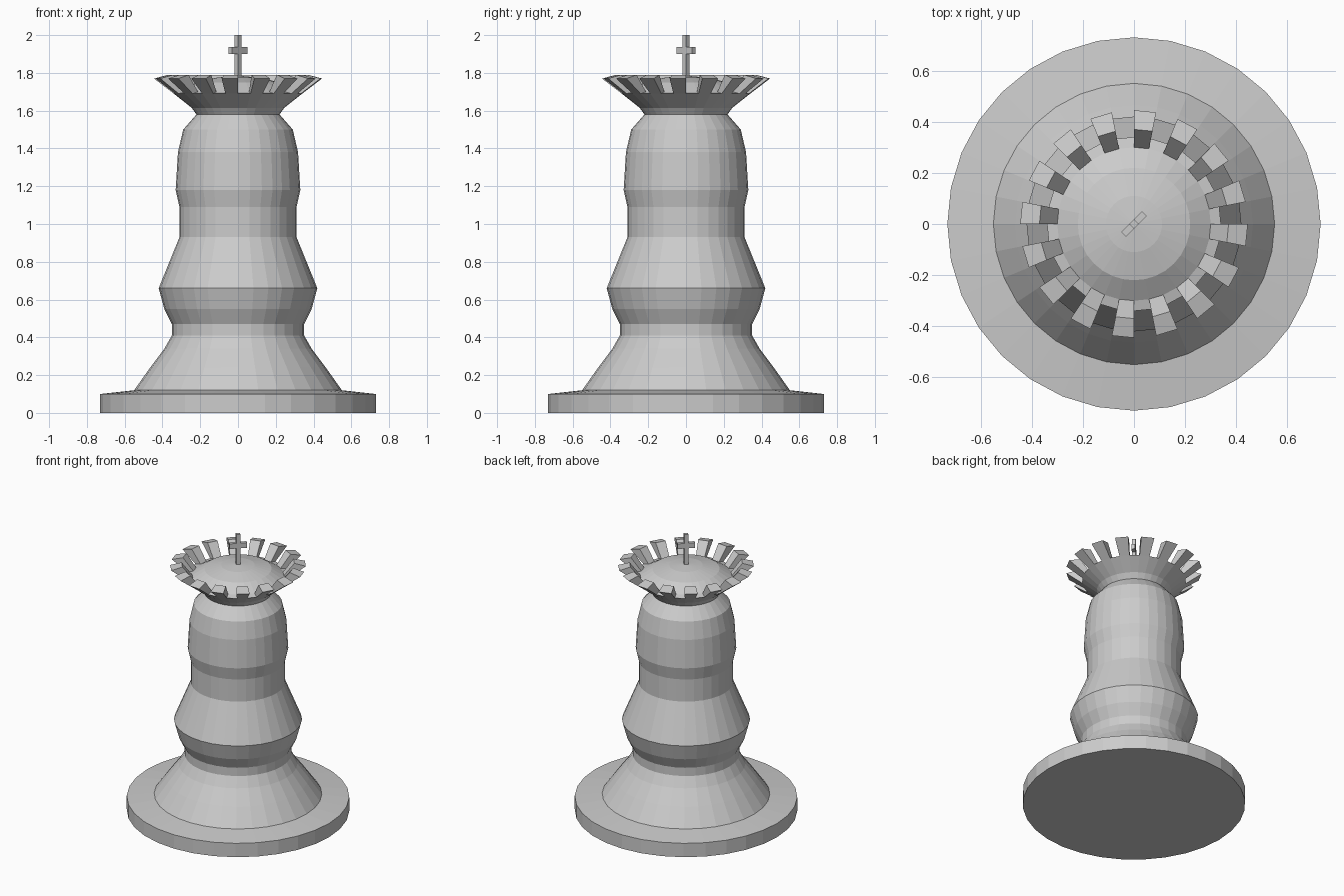
import bpy, bmesh
from math import sin, cos, pi

if "Cube" in bpy.data.objects:
    bpy.data.objects.remove(bpy.data.objects["Cube"])

SIDES = 32


def finish(name, bm):
    bmesh.ops.recalc_face_normals(bm, faces=bm.faces)
    mesh = bpy.data.meshes.new(name)
    bm.to_mesh(mesh)
    bm.free()
    ob = bpy.data.objects.new(name, mesh)
    bpy.context.collection.objects.link(ob)
    return ob


def polar(r, z, i):
    a = pi / 2 - 2 * pi * i / SIDES
    return (r * cos(a), r * sin(a), z)


def lathe(name, profile):
    # Revolve (r, z) points; r = 0 makes a pole
    bm = bmesh.new()
    rings = []
    for r, z in profile:
        n = 1 if r == 0 else SIDES
        rings.append([bm.verts.new(polar(r, z, i)) for i in range(n)])
    for a, b in zip(rings, rings[1:]):
        for i in range(SIDES):
            j = (i + 1) % SIDES
            quad = [a[i % len(a)], a[j % len(a)], b[j % len(b)], b[i % len(b)]]
            bm.faces.new(list(dict.fromkeys(quad)))
    return finish(name, bm)


# Round foot, turned stem, flared crown cup with domed top
lathe("piece_body", [
    (0, 0), (0.73, 0), (0.73, 0.10), (0.55, 0.12),
    (0.465, 0.24), (0.39, 0.34), (0.35, 0.41), (0.35, 0.47),
    (0.39, 0.55), (0.42, 0.66), (0.31, 0.93), (0.31, 1.09),
    (0.33, 1.18), (0.318, 1.38), (0.29, 1.50), (0.22, 1.58),
    (0.245, 1.615), (0.34, 1.69), (0.30, 1.70), (0.22, 1.75),
    (0.11, 1.775), (0, 1.785)])

# Crown teeth on every other segment of the rim
bm = bmesh.new()
section = [(0.34, 1.69), (0.445, 1.77), (0.37, 1.79), (0.30, 1.70)]
for i in range(0, SIDES, 2):
    a = [bm.verts.new(polar(r, z, i)) for r, z in section]
    b = [bm.verts.new(polar(r, z, i + 1)) for r, z in section]
    bm.faces.new(a)
    bm.faces.new(b)
    for k in range(4):
        m = (k + 1) % 4
        bm.faces.new((a[k], a[m], b[m], b[k]))
finish("crown_teeth", bm)

# Finial cross, turned 45 degrees: one extruded outline
bm = bmesh.new()
right = [(0.0135, 1.77), (0.0135, 1.90), (0.058, 1.90),
         (0.058, 1.937), (0.0135, 1.937), (0.0135, 2.0)]
outline = right + [(-x, z) for x, z in reversed(right)]
face = bm.faces.new([bm.verts.new((x, -0.0125, z)) for x, z in outline])
ext = bmesh.ops.extrude_face_region(bm, geom=[face], use_keep_orig=True)
for v in ext["geom"]:
    if isinstance(v, bmesh.types.BMVert):
        v.co.y = 0.0125
cross = finish("finial_cross", bm)
cross.rotation_euler.z = pi / 4
